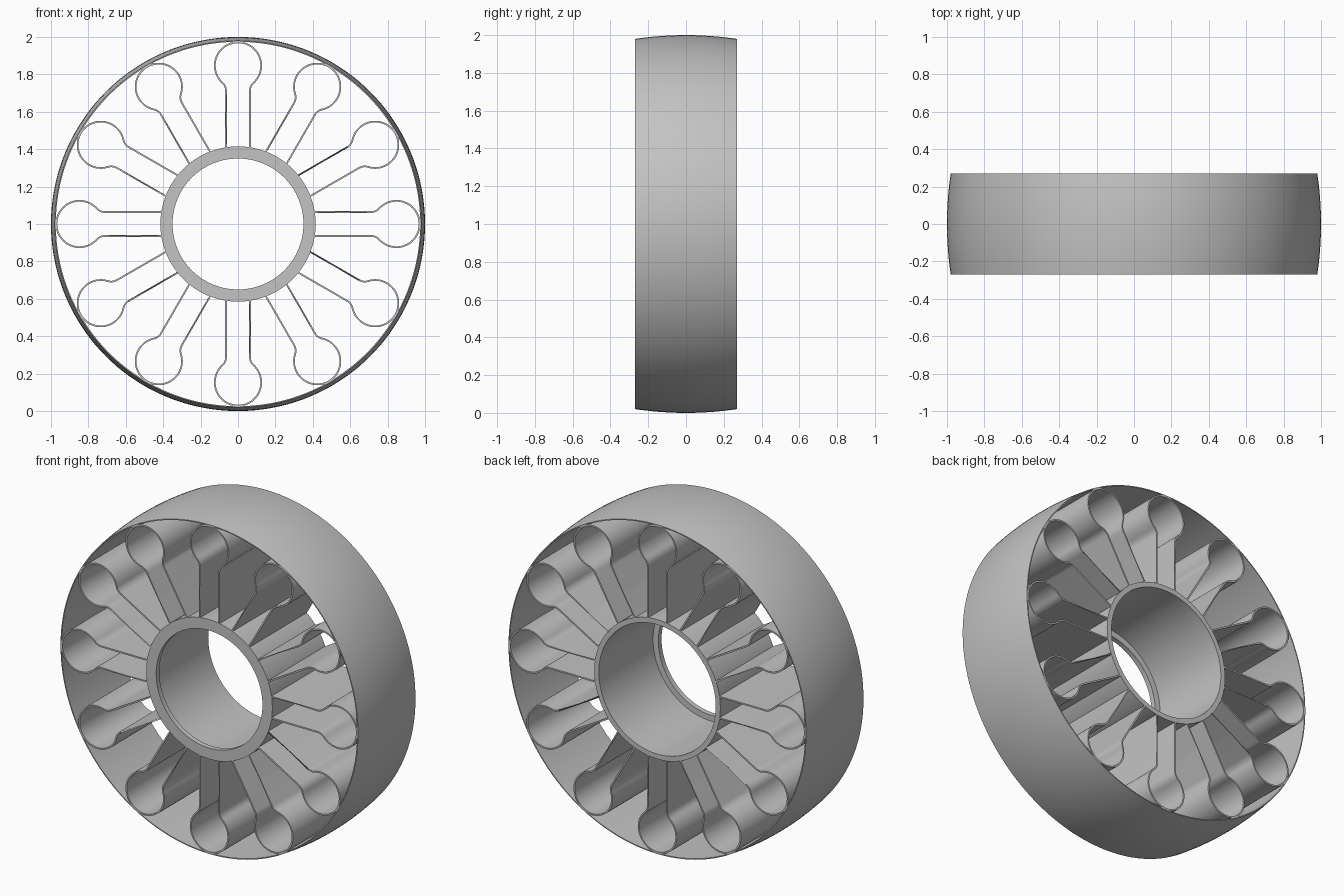
import bpy, bmesh, math
from mathutils import Matrix, Vector

if "Cube" in bpy.data.objects:
    bpy.data.objects.remove(bpy.data.objects["Cube"])

HALF = 0.27      # half width of the wheel along y
CENTRE = Vector((0, 0, 1))

grey = bpy.data.materials.new("mid grey")
grey.diffuse_color = (0.55, 0.55, 0.55, 1)
grey.use_nodes = True
grey.node_tree.nodes["Principled BSDF"].inputs["Base Color"].default_value = grey.diffuse_color


def finish(name, bm):
    bmesh.ops.recalc_face_normals(bm, faces=bm.faces)
    mesh = bpy.data.meshes.new(name)
    bm.to_mesh(mesh)
    bm.free()
    mesh.materials.append(grey)
    ob = bpy.data.objects.new(name, mesh)
    ob.location = CENTRE
    bpy.context.collection.objects.link(ob)
    bpy.ops.object.select_all(action='DESELECT')
    ob.select_set(True)
    bpy.context.view_layer.objects.active = ob
    bpy.ops.object.shade_smooth_by_angle(angle=math.radians(25))
    return ob


def revolve(name, profile, steps=144):
    """Spin a closed (radius, y) profile around the y axis."""
    bm = bmesh.new()
    rings = []
    for i in range(steps):
        a = 2 * math.pi * i / steps
        rings.append([bm.verts.new((r * math.sin(a), y, r * math.cos(a))) for r, y in profile])
    n = len(profile)
    for i in range(steps):
        p, q = rings[i], rings[(i + 1) % steps]
        for j in range(n):
            k = (j + 1) % n
            bm.faces.new((p[j], p[k], q[k], q[j]))
    return finish(name, bm)


# outer band: crowned outside, straight inside
crown = [(1 - 0.02 * (t / 6) ** 2, HALF * t / 6) for t in range(-6, 7)]
revolve("rim_band", crown + [(0.974, HALF), (0.974, -HALF)])

# hub sleeve with a retaining lip at the front
revolve("hub_sleeve", [(0.415, -HALF), (0.415, HALF), (0.385, HALF),
                       (0.385, -0.24), (0.35, -0.24), (0.35, -HALF)])

# keyhole shaped spring spoke: centre line of the right half, then mirrored
WALL, R, RC, FILLET, THICK = 0.064, 0.124, 0.847, 0.06, 0.009


def keyhole_path():
    drop = math.sqrt((R + FILLET) ** 2 - (WALL + FILLET) ** 2)
    fx, fz = WALL + FILLET, RC - drop
    turn = math.atan2(drop, fx)                 # angle swept by the neck fillet
    pts = [(WALL, 0.405)]
    for i in range(9):
        a = math.pi - turn * i / 8
        pts.append((fx + FILLET * math.cos(a), fz + FILLET * math.sin(a)))
    for i in range(1, 25):
        a = -turn + (math.pi / 2 + turn) * i / 24
        pts.append((R * math.cos(a), RC + R * math.sin(a)))
    return pts + [(-x, z) for x, z in reversed(pts[:-1])]


def spoke(name, angle):
    path = [Vector(p) for p in keyhole_path()]
    bm = bmesh.new()
    sections = []
    for i, p in enumerate(path):
        d = (path[min(i + 1, len(path) - 1)] - path[max(i - 1, 0)]).normalized()
        if i in (0, len(path) - 1):
            d = Vector((0, 1))
        side = Vector((d.y, -d.x)) * THICK / 2
        a, b = p + side, p - side
        sections.append([bm.verts.new((c.x, y, c.y)) for c, y in
                         ((a, -HALF), (a, HALF), (b, HALF), (b, -HALF))])
    for p, q in zip(sections, sections[1:]):
        for j in range(4):
            k = (j + 1) % 4
            bm.faces.new((p[j], p[k], q[k], q[j]))
    bm.faces.new(sections[0])
    bm.faces.new(sections[-1])
    bmesh.ops.rotate(bm, verts=bm.verts, matrix=Matrix.Rotation(angle, 3, 'Y'))
    return finish(name, bm)


for n in range(12):
    spoke(f"spring_spoke_{n + 1}", 2 * math.pi * n / 12)
